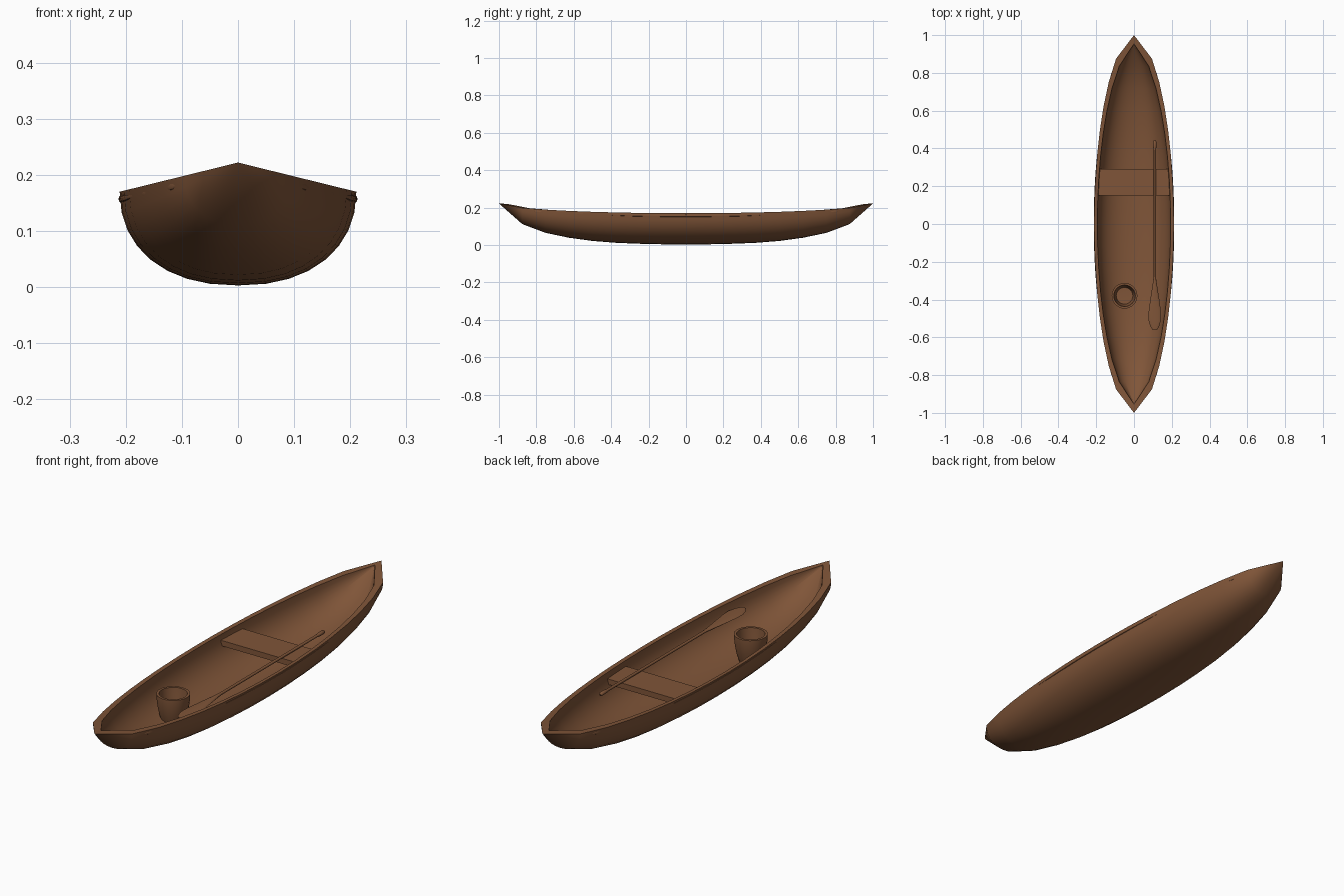
import bpy, bmesh, math

if "Cube" in bpy.data.objects:
    bpy.data.objects.remove(bpy.data.objects["Cube"])

wood = bpy.data.materials.new("brown_wood")
wood.diffuse_color = (0.215, 0.091, 0.040, 1)
wood.use_nodes = True
wood.node_tree.nodes["Principled BSDF"].inputs["Base Color"].default_value = wood.diffuse_color


def finish(name, bm, angle=40):
    """Clean up a bmesh and turn it into a smooth-shaded object."""
    bmesh.ops.remove_doubles(bm, verts=bm.verts, dist=0.0002)
    bmesh.ops.recalc_face_normals(bm, faces=bm.faces)
    me = bpy.data.meshes.new(name)
    bm.to_mesh(me)
    bm.free()
    me.materials.append(wood)
    me.shade_smooth()
    me.set_sharp_from_angle(angle=math.radians(angle))
    ob = bpy.data.objects.new(name, me)
    bpy.context.collection.objects.link(ob)
    return ob


def loft(name, rings, caps=True, angle=40):
    """Skin a list of closed rings of points."""
    bm = bmesh.new()
    rows = [[bm.verts.new(p) for p in r] for r in rings]
    n = len(rows[0])
    for a, b in zip(rows, rows[1:]):
        for i in range(n):
            bm.faces.new((a[i], a[(i + 1) % n], b[(i + 1) % n], b[i]))
    if caps:
        bm.faces.new(rows[0])
        bm.faces.new(rows[-1])
    return finish(name, bm, angle)


def ellipse(cx, y, cz, rx, rz, n=12):
    return [(cx + rx * math.cos(2 * math.pi * i / n), y,
             cz + rz * math.sin(2 * math.pi * i / n)) for i in range(n)]


# Hull lines: half width, rim height and keel height along the length
W = 0.211
KEEL = [0.003, 0.004, 0.007, 0.012, 0.022, 0.039, 0.065, 0.112, 0.222]


def half_width(y):
    return W * max(0, 1 - y * y) ** 0.55


def rim(y):
    return 0.17 + 0.052 * (1 - half_width(y) / W)


def keel(y):
    k = min(abs(y), 1) * 8
    i = min(int(k), 7)
    return KEEL[i] + (KEEL[i + 1] - KEEL[i]) * (k - i)


def section(y_at, y, w, bottom, top, n=16):
    pts = []
    for j in range(n + 1):
        t = math.pi * j / n
        c, s = math.cos(t), max(0, math.sin(t))
        x = math.copysign(abs(c) ** 0.88, c) * w
        pts.append((x, y_at, top - (top - bottom) * s ** 0.92))
    return pts


# Hull: outer skin and inner skin joined over the rim
rings = []
for i in range(-8, 9):
    y = i / 8
    outer = section(y, y, half_width(y), keel(y), rim(y))
    yi = y * 0.955
    wi = max(0, half_width(y) - 0.017)
    bi = min(keel(y) + 0.018, rim(y) - 0.006)
    inner = section(yi, y, wi, bi, rim(y) - 0.002)
    rings.append(outer + inner[::-1])
loft("hull", rings, caps=False)

# Seat board across the hull
bm = bmesh.new()
bmesh.ops.create_cube(bm, size=1)
for v in bm.verts:
    v.co = (v.co.x * 0.384, 0.22 + v.co.y * 0.14, 0.133 + v.co.z * 0.024)
finish("seat", bm, 30)

# Paddle resting on the seat: (y, half width, half thickness)
PADDLE = [(0.443, 0.004, 0.004), (0.436, 0.009, 0.008), (0.41, 0.009, 0.008),
          (0.39, 0.006, 0.006), (-0.28, 0.006, 0.006), (-0.33, 0.013, 0.006),
          (-0.40, 0.024, 0.005), (-0.46, 0.032, 0.005), (-0.505, 0.034, 0.004),
          (-0.54, 0.024, 0.004), (-0.56, 0.012, 0.003)]
loft("paddle", [ellipse(0.11, y, 0.152, a, b) for y, a, b in PADDLE])

# Bucket: turned open profile (radius, height)
BUCKET = [(0, 0.03), (0.046, 0.03), (0.056, 0.06), (0.064, 0.10), (0.068, 0.135),
          (0.068, 0.15), (0.057, 0.15), (0.054, 0.12), (0.044, 0.052), (0, 0.05)]
loft("bucket", [[(-0.05 + r * math.cos(2 * math.pi * i / 24),
                  -0.38 + r * math.sin(2 * math.pi * i / 24), z)
                 for i in range(24)] for r, z in BUCKET], caps=False)

# Thin rail pieces showing along both outer sides below the rim
for side in (-1, 1):
    for k, (mid, half) in enumerate([(0, 0.46), (-0.57, 0.04), (0.57, 0.04),
                                     (-0.79, 0.03), (0.79, 0.03)]):
        strip = []
        for i in range(17):
            u = i / 8 - 1
            y = mid + half * u
            f = max(0.05, (1 - u ** 4)) if k == 0 else max(0.05, math.sqrt(1 - u * u))
            x = side * (half_width(y) - (0.003 if k == 0 else 0.006))
            strip.append(ellipse(x, y, rim(y) - 0.013, 0.005 * f, 0.007 * f, 8))
        loft(f"side_rail_{k}_{'left' if side < 0 else 'right'}", strip)
